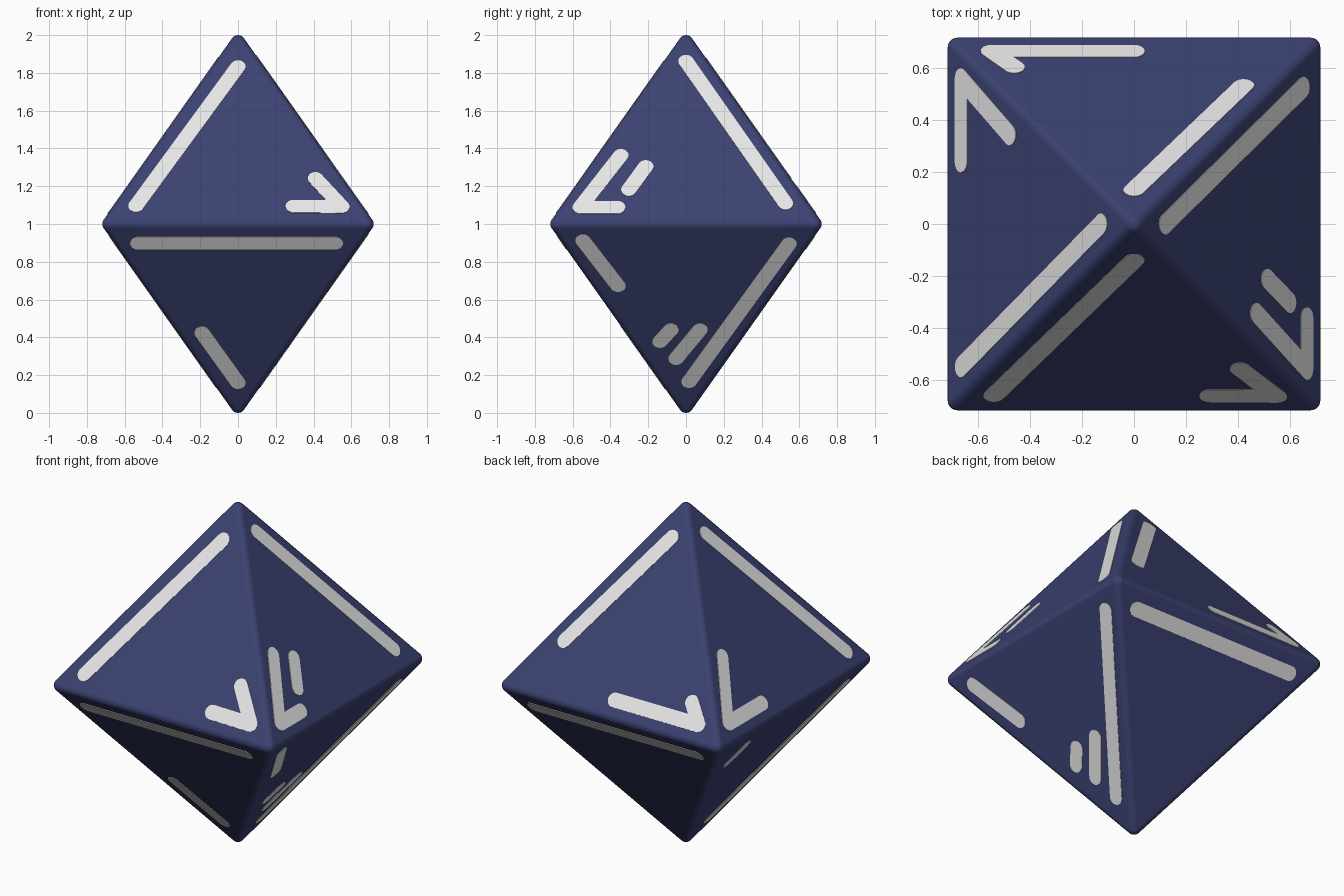
import bpy, bmesh, math
from mathutils import Vector, Matrix

if "Cube" in bpy.data.objects:
    bpy.data.objects.remove(bpy.data.objects["Cube"])

ROUND = 0.038                       # edge rounding radius
CORE = 1.0 - ROUND                  # corner-sphere centre distance at the tips
DIST = CORE / math.sqrt(3) + ROUND  # face plane distance from the centre
CENTRE = Vector((0, 0, 1))
BAR = 0.041                         # half width of a painted bar


def material(name, rgb):
    m = bpy.data.materials.new(name)
    m.diffuse_color = (*rgb, 1)
    m.use_nodes = True
    m.node_tree.nodes["Principled BSDF"].inputs["Base Color"].default_value = m.diffuse_color
    return m


def make_object(name, bm, mat):
    bmesh.ops.recalc_face_normals(bm, faces=bm.faces)
    me = bpy.data.meshes.new(name)
    bm.to_mesh(me)
    bm.free()
    me.materials.append(mat)
    ob = bpy.data.objects.new(name, me)
    bpy.context.collection.objects.link(ob)
    return ob


navy = material("navy blue", (0.045, 0.054, 0.168))
white = material("off white", (0.8, 0.8, 0.8))

# Body: hull of one spherical cap per corner, so all edges are evenly rounded
turn45 = Matrix.Rotation(math.pi / 4, 3, 'Z')
axes = [Vector(a) for a in ((1, 0, 0), (-1, 0, 0), (0, 1, 0), (0, -1, 0), (0, 0, 1), (0, 0, -1))]
bm = bmesh.new()
N = 8
for a in axes:
    b = Vector((a.y, a.z, a.x))
    c = a.cross(b)
    for i in range(N + 1):
        for j in range(N + 1):
            s = math.tan((i / N - 0.5) * math.pi / 2)
            t = math.tan((j / N - 0.5) * math.pi / 2)
            n = (a + b * s + c * t).normalized()
            bm.verts.new(CENTRE + turn45 @ (a * CORE + n * ROUND))
hull = bmesh.ops.convex_hull(bm, input=bm.verts)
loose = [v for v in bm.verts if not v.link_faces]
bmesh.ops.delete(bm, geom=loose, context='VERTS')
body = make_object("body", bm, navy)
for p in body.data.polygons:
    p.use_smooth = True
wn = body.modifiers.new("flat face shading", 'WEIGHTED_NORMAL')
wn.weight = 100

# Painted bars: (u, z, u, z) end points, u runs to the viewer's right on each side
marks = {
    "front_upper": [(-.54, 1.095, 0, 1.832), (.293, 1.093, .55, 1.09), (.41, 1.24, .55, 1.09)],
    "front_lower": [(-.53, .90, .515, .90), (-.19, .426, 0, .162)],
    "right_upper": [(0, 1.86, .527, 1.107), (-.345, 1.362, -.56, 1.087),
                    (-.56, 1.087, -.362, 1.087), (-.213, 1.303, -.303, 1.18)],
    "right_lower": [(.546, .898, .016, .167), (-.545, .914, -.36, .675),
                    (.074, .442, -.053, .289), (-.08, .442, -.138, .379)],
    "back_upper": [(0, 1.845, -.422, 1.275), (0, 1.088, .55, 1.088), (.55, 1.088, .462, 1.175)],
    "back_lower": [(-.535, .90, .535, .90)],
    "left_upper": [(0, 1.85, .55, 1.088), (-.56, 1.087, -.24, 1.087), (-.56, 1.087, -.344, 1.352)],
    "left_lower": [(.546, .898, .016, .167), (-.42, .78, -.355, .873)],
}
SIDES = ["front", "right", "back", "left"]


def add_bar(bm, side, sign, bar):
    """Thin round-ended plate lying on one face."""
    turn = Matrix.Rotation(side * math.pi / 2, 3, 'Z')
    n = Vector((0, -math.sqrt(2), sign)) / math.sqrt(3)
    across = Vector((1, 0, 0))

    def on_face(u, z):
        h = z - 1
        return Vector((u, (sign * h - DIST * math.sqrt(3)) / math.sqrt(2), h))

    p, q = on_face(*bar[:2]), on_face(*bar[2:])
    d = (q - p).normalized()
    e = n.cross(d)
    outline = []
    for centre, start in ((q, -math.pi / 2), (p, math.pi / 2)):
        for k in range(13):
            a = start + math.pi * k / 12
            outline.append(centre + BAR * (d * math.cos(a) + e * math.sin(a)))
    low, top = ([bm.verts.new(CENTRE + turn @ (w + n * o)) for w in outline] for o in (-.003, .003))
    bm.faces.new(top)
    bm.faces.new(low[::-1])
    for k in range(len(top)):
        m = (k + 1) % len(top)
        bm.faces.new((low[k], low[m], top[m], top[k]))


for name, bars in marks.items():
    side, level = name.split("_")
    bm = bmesh.new()
    for bar in bars:
        add_bar(bm, SIDES.index(side), 1 if level == "upper" else -1, bar)
    make_object(name + "_marks", bm, white)
